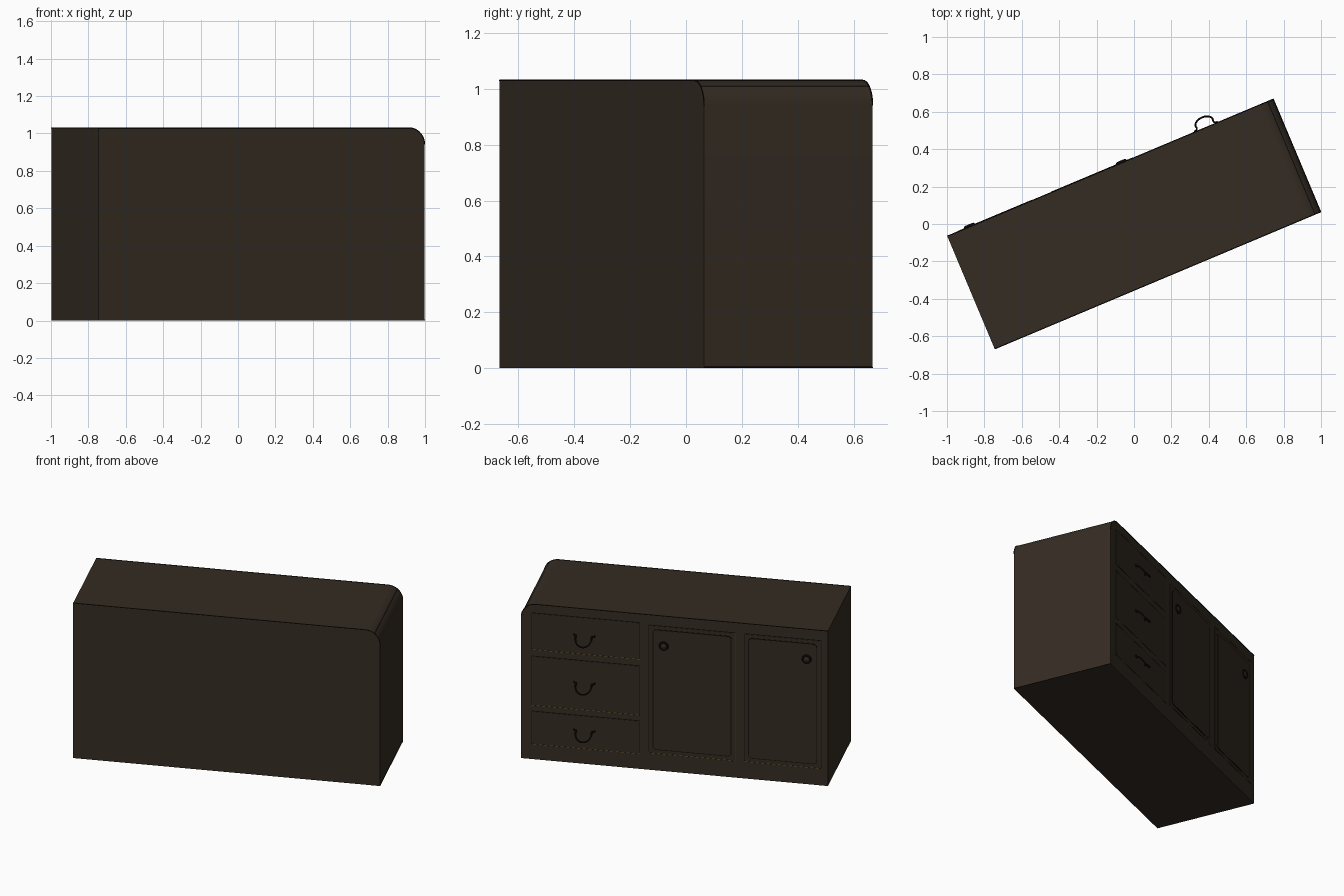
import bpy, bmesh, math

if "Cube" in bpy.data.objects:
    bpy.data.objects.remove(bpy.data.objects["Cube"])

L, D, H, R = 1.891, 0.654, 1.03, 0.09      # length, depth, height, rounded corner
FACE = D / 2                               # plane of the drawer side (+y before turning)
TURN = math.radians(22.8)


def material(name, rgb):
    m = bpy.data.materials.new(name)
    m.diffuse_color = (*rgb, 1)
    m.use_nodes = True
    m.node_tree.nodes["Principled BSDF"].inputs["Base Color"].default_value = m.diffuse_color
    return m


WOOD = material("dark walnut", (0.035, 0.025, 0.0165))
FRONT = material("drawer walnut", (0.032, 0.023, 0.015))
GOLD = material("gold lining", (0.16, 0.10, 0.02))
BLACK = material("black trim", (0.006, 0.005, 0.004))
parts = []


def finish(bm, name, *mats):
    bmesh.ops.recalc_face_normals(bm, faces=bm.faces)
    me = bpy.data.meshes.new(name)
    bm.to_mesh(me)
    bm.free()
    ob = bpy.data.objects.new(name, me)
    bpy.context.collection.objects.link(ob)
    for m in mats:
        me.materials.append(m)
    parts.append(ob)
    return ob


def prism(name, outline, y0, y1, *mats):
    """Extrude an (x, z) outline from y0 to y1."""
    bm = bmesh.new()
    f = bm.faces.new([bm.verts.new((x, y0, z)) for x, z in outline])
    g = bmesh.ops.extrude_face_region(bm, geom=[f])["geom"]
    bmesh.ops.translate(bm, vec=(0, y1 - y0, 0),
                        verts=[v for v in g if isinstance(v, bmesh.types.BMVert)])
    return finish(bm, name, *mats)


def rect(x0, x1, z0, z1, r=0.0, n=5):
    """Rectangle outline with optional rounded corners."""
    if r == 0:
        return [(x0, z0), (x1, z0), (x1, z1), (x0, z1)]
    pts = []
    for k, (cx, cz) in enumerate([(x1 - r, z1 - r), (x0 + r, z1 - r),
                                  (x0 + r, z0 + r), (x1 - r, z0 + r)]):
        for i in range(n + 1):
            a = math.pi / 2 * (k + i / n)
            pts.append((cx + r * math.cos(a), cz + r * math.sin(a)))
    return pts


def evaluated_mesh(ob):
    bpy.context.view_layer.update()
    dg = bpy.context.evaluated_depsgraph_get()
    return bpy.data.meshes.new_from_object(ob.evaluated_get(dg))


def tube(name, path, radius, mat, smooth=False):
    """Round wire along a path of 3D points."""
    cu = bpy.data.curves.new(name, "CURVE")
    cu.dimensions, cu.bevel_depth, cu.bevel_resolution = "3D", radius, 2
    cu.use_fill_caps, cu.resolution_u = True, 4
    sp = cu.splines.new("BEZIER")
    sp.bezier_points.add(len(path) - 1)
    for bp, co in zip(sp.bezier_points, path):
        bp.co = co
        bp.handle_left_type = bp.handle_right_type = "AUTO" if smooth else "VECTOR"
    tmp = bpy.data.objects.new("wire_path", cu)
    bpy.context.collection.objects.link(tmp)
    me = evaluated_mesh(tmp)
    bpy.data.objects.remove(tmp)
    me.materials.clear()
    me.materials.append(mat)
    ob = bpy.data.objects.new(name, me)
    bpy.context.collection.objects.link(ob)
    parts.append(ob)


def inset(box, d):
    return (box[0] + d, box[1] - d, box[2] + d, box[3] - d)


# Openings as x0, x1, z0, z1
drawers = [(0.212, 0.882, 0.726, 0.975), (0.212, 0.882, 0.356, 0.688),
           (0.212, 0.882, 0.098, 0.322)]
doors = [(-0.379, 0.162, 0.11, 0.965), (-0.907, -0.428, 0.11, 0.965)]

# Cabinet body with one rounded top corner
corner = [(L / 2 - R + R * math.cos(a), H - R + R * math.sin(a))
          for a in map(math.radians, (0, 10, 20, 30, 40, 48, 53, 62, 71, 80, 90))]
body = prism("cabinet_body", [(-L / 2, 0), (L / 2, 0)] + corner + [(-L / 2, H)],
             -D / 2, FACE, WOOD, GOLD, BLACK)

# Shallow openings cut into the drawer side
for box in drawers + doors:
    cutter = prism("opening_cutter", rect(*box), FACE - 0.012, FACE + 0.05, WOOD)
    mod = body.modifiers.new("opening", "BOOLEAN")
    mod.operation, mod.solver, mod.object = "DIFFERENCE", "EXACT", cutter
    me = evaluated_mesh(body)
    body.modifiers.clear()
    body.data = me
    parts.remove(cutter)
    bpy.data.objects.remove(cutter)

# Gold recess floors and a thin black line along the rounded corner
for p in body.data.polygons:
    p.material_index = 0
    if p.normal.y > 0.9 and p.center.y < FACE - 0.01:
        p.material_index = 1
    elif abs(math.degrees(math.atan2(p.normal.z, p.normal.x)) - 50.5) < 1.5 and abs(p.normal.y) < 0.1:
        p.material_index = 2

# Black edging along the top edges and the foot of the rounded end
for y in (-D / 2, FACE):
    tube("top_edging", [(x, y, z) for x, z in corner + [(-L / 2, H)]], 0.0025, BLACK)
tube("foot_edging", [(L / 2, -D / 2, 0.003), (L / 2, FACE, 0.003)], 0.0025, BLACK)


def front(name, box):
    """Flush panel in an opening, edged with black and gold lining."""
    x0, x1, z0, z1 = box
    prism(name, rect(*inset(box, 0.005)), FACE - 0.0115, FACE + 0.001, FRONT)
    y0, y1, h, w = FACE - 0.0115, FACE - 0.001, 0.0025, 0.005
    for tag, r, mat in (("top", (x0, x1, z1 - w, z1), BLACK),
                        ("left", (x1 - w, x1, z0 + w, z1 - w), BLACK),
                        ("bottom", (x0, x1, z0, z0 + h), GOLD),
                        ("bottom_inner", (x0 + w, x1 - w, z0 + h, z0 + w), BLACK),
                        ("right", (x0, x0 + h, z0 + w, z1 - w), GOLD),
                        ("right_inner", (x0 + h, x0 + w, z0 + w, z1 - w), BLACK)):
        prism(f"{name}_lining_{tag}", rect(*r), y0, y1, mat)


# Drawer fronts, each with a drooping bail handle
for i, box in enumerate(drawers):
    front(f"drawer_front_{i + 1}", box)
    cx, z = 0.556, (0.853, 0.538, 0.222)[i]
    half = [(0.066, 0.004, 0.006), (0.058, 0.004, -0.004), (0.050, 0.010, 0.0),
            (0.049, 0.030, -0.016), (0.038, 0.046, -0.038), (0.019, 0.055, -0.050)]
    path = [(-x, y, w) for x, y, w in half] + [(0, 0.057, -0.054)] + half[::-1]
    tube(f"drawer_handle_{i + 1}", [(cx + x, FACE + y, z + w) for x, y, w in path],
         0.005, BLACK, True)


def lathe(name, x, z, profile, mat, n=24):
    """Spin a (radius, outward) profile around the y direction."""
    bm = bmesh.new()
    vs = [bm.verts.new((r, FACE + y, 0)) for r, y in profile]
    es = [bm.edges.new(e) for e in zip(vs, vs[1:])]
    bmesh.ops.spin(bm, geom=vs + es, cent=(0, 0, 0), axis=(0, 1, 0),
                   angle=2 * math.pi, steps=n)
    bmesh.ops.remove_doubles(bm, verts=bm.verts, dist=1e-5)
    bmesh.ops.translate(bm, vec=(x, 0, z), verts=bm.verts)
    return finish(bm, name, mat)


# Doors with a rounded raised panel and a round pull
for i, (box, kx) in enumerate(zip(doors, (0.066, -0.815))):
    front(f"door_{i + 1}", box)
    prism(f"door_bead_{i + 1}", rect(*inset(box, 0.027), 0.025), FACE, FACE + 0.003, BLACK)
    prism(f"door_panel_{i + 1}", rect(*inset(box, 0.032), 0.02), FACE, FACE + 0.004, FRONT)
    lathe(f"door_pull_ring_{i + 1}", kx, 0.832,
          [(0.031, 0.003), (0.029, 0.010), (0.024, 0.013), (0.019, 0.009)], BLACK)
    lathe(f"door_pull_{i + 1}", kx, 0.832,
          [(0.020, 0.009), (0.016, 0.009), (0.012, 0.012), (0, 0.014)], FRONT)

# Smooth the curved parts, then turn the whole cabinet
for ob in parts:
    ob.select_set(True)
bpy.context.view_layer.objects.active = body
bpy.ops.object.shade_smooth_by_angle(angle=math.radians(30))
for ob in parts:
    ob.rotation_euler.z = TURN
